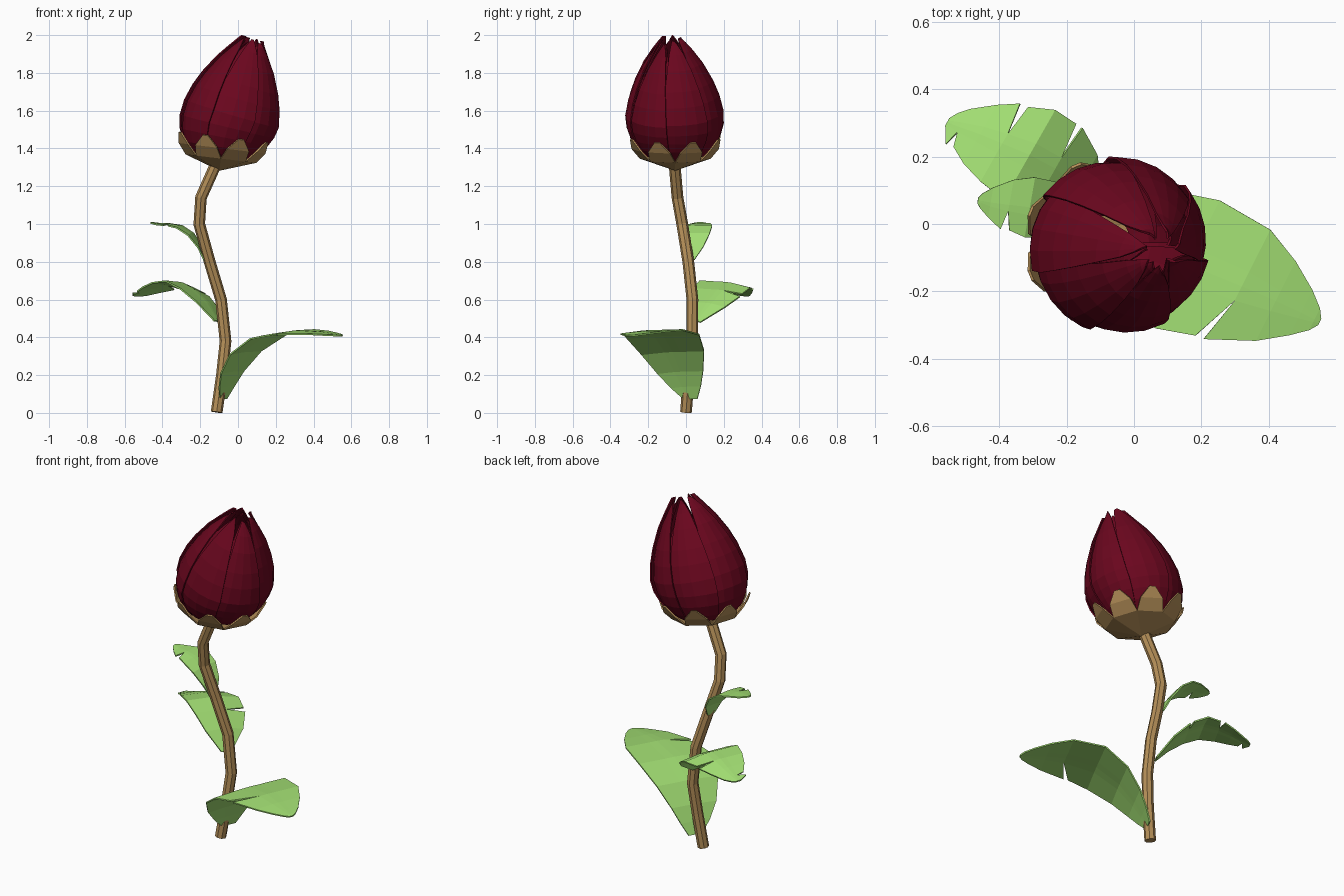
import bpy, bmesh, math, random
from mathutils import Vector

if "Cube" in bpy.data.objects:
    bpy.data.objects.remove(bpy.data.objects["Cube"])

random.seed(4)

def material(name, rgb):
    m = bpy.data.materials.new(name)
    m.diffuse_color = (*rgb, 1)
    m.use_nodes = True
    m.node_tree.nodes["Principled BSDF"].inputs["Base Color"].default_value = m.diffuse_color
    return m

RED = material("dark red", (0.145, 0.002, 0.013))
BROWN = material("tan stem", (0.46, 0.275, 0.098))
GREEN = material("leaf green", (0.36, 0.73, 0.17))

def finish(bm, name, mat, thick=0):
    bmesh.ops.recalc_face_normals(bm, faces=bm.faces)
    me = bpy.data.meshes.new(name)
    bm.to_mesh(me)
    bm.free()
    ob = bpy.data.objects.new(name, me)
    bpy.context.collection.objects.link(ob)
    me.materials.append(mat)
    if thick:
        s = ob.modifiers.new("thickness", "SOLIDIFY")
        s.thickness = thick
        s.offset = 0
    return ob

def axis_map(base, axis):
    """Returns a function placing (angle, radius, height) around a tilted axis."""
    a = Vector(axis).normalized()
    u = (Vector((1, 0, 0)) - a * a.x).normalized()
    v = a.cross(u)
    return lambda ang, r, h: Vector(base) + a * h + (u * math.cos(ang) + v * math.sin(ang)) * r

# Stem: eight-sided tube along a bent path
path = [Vector(p) for p in [(-.113, 0, .004), (-.085, .015, .2), (-.066, .032, .38), (-.09, .034, .6),
                            (-.15, .012, .8), (-.205, -.02, 1.0), (-.196, -.045, 1.14), (-.12, -.06, 1.31)]]
bm = bmesh.new()
rings = []
for i, p in enumerate(path):
    t = path[min(i + 1, len(path) - 1)] - path[max(i - 1, 0)]
    place = axis_map(p, t)
    rings.append([bm.verts.new(place(k * math.tau / 8, .031, 0)) for k in range(8)])
for a, b in zip(rings, rings[1:]):
    for k in range(8):
        bm.faces.new((a[k], a[(k + 1) % 8], b[(k + 1) % 8], b[k]))
bm.faces.new(rings[0][::-1])
bm.faces.new(rings[-1])
finish(bm, "stem", BROWN)

# Calyx: shallow cone with eight pointed sepals
calyx = axis_map((-.098, -.057, 1.286), (.12, 0, .99))
bm = bmesh.new()
N = 8
step = math.tau / N
rim = [bm.verts.new(calyx(k * step, .186, .064)) for k in range(N)]
pole = bm.verts.new(calyx(0, 0, 0))
for k in range(N):
    l, r = rim[k], rim[(k + 1) % N]
    c = (k + .5) * step
    bm.faces.new((pole, l, r))
    ml, mr = [bm.verts.new(calyx(c + s * step * .35, .23, .118)) for s in (-1, 1)]
    tl, tr = [bm.verts.new(calyx(c + s * step * .08, .25, .174)) for s in (-1, 1)]
    bm.faces.new((l, r, mr, ml))
    bm.faces.new((ml, mr, tr, tl))
finish(bm, "calyx", BROWN, .008)

# Petals: curved strips round the tilted bud axis, seated in the calyx at the bottom
bud = axis_map((-.12, -.055, 1.29), (.275, -.035, .96))
profile = [(.06, .1, 31), (.085, .165, 31), (.125, .204, 31), (.18, .233, 31), (.24, .25, 31), (.31, .253, 31),
           (.4, .233, 30), (.48, .203, 29), (.58, .152, 27), (.655, .1, 24), (.698, .068, 16), (.72, .052, 6)]

def petal(name, ang, scale, drop, half):
    bm = bmesh.new()
    rows = []
    for h, r, w in profile:
        hh = h - drop * h / .72
        f = min(1, max(0, (h - .1) / .2))
        row = []
        for u in (-1, -.5, 0, .5, 1):
            a = ang + u * math.radians(w) * half
            rr = r * scale + .009 * u * min(1, f + .3)
            row.append(bm.verts.new(calyx(a, rr, hh).lerp(bud(a, rr, hh), f)))
        rows.append(row)
    for a, b in zip(rows, rows[1:]):
        for k in range(4):
            bm.faces.new((a[k], a[k + 1], b[k + 1], b[k]))
    finish(bm, name, RED, .007)

for i in range(7):
    petal(f"outer_petal_{i + 1}", math.tau * i / 7 + .25, 1, random.uniform(-.003, .016), .91)
for i in range(5):
    petal(f"inner_petal_{i + 1}", math.tau * i / 5 + .6, .84, random.uniform(.015, .035), 1.1)

# Leaves: midrib points with half widths, and torn notches in the edges
def leaf(name, mid, widths, notches, droop=(.015, .015), skew=0):
    mid = [Vector(p) for p in mid]
    d = mid[-1] - mid[0]
    d.z = 0
    d.normalize()
    perp = Vector((-d.y, d.x, 0))
    bm = bmesh.new()
    centre = [bm.verts.new(p) for p in mid]
    for side, dr in zip((1, -1), droop):
        inner, before, after = [], [], []
        for i, (p, w) in enumerate(zip(mid, widths)):
            t = (mid[min(i + 1, len(mid) - 1)] - mid[max(i - 1, 0)]).normalized()
            f = w / max(widths)
            inner.append(bm.verts.new(p + perp * side * w * .25 - Vector((0, 0, dr * f * .15))))
            e = p + perp * side * w - Vector((0, 0, dr * f))
            if (side, i) in notches:
                before.append(bm.verts.new(e - t * (skew + .013)))
                after.append(bm.verts.new(e - t * (skew - .013)))
            else:
                before.append(bm.verts.new(e))
                after.append(before[-1])
        for i in range(len(mid) - 1):
            bm.faces.new((centre[i], centre[i + 1], inner[i + 1], inner[i]))
            bm.faces.new((inner[i], inner[i + 1], before[i + 1], after[i]))
    finish(bm, name, GREEN, .008)

leaf("large_lower_leaf",
     [(-.078, .025, .075), (-.06, .0, .14), (-.03, -.03, .22), (.04, -.07, .325), (.16, -.12, .41),
      (.32, -.185, .435), (.42, -.228, .428), (.495, -.262, .418), (.535, -.282, .412), (.55, -.29, .408)],
     [.04, .088, .135, .185, .212, .188, .132, .075, .036, .01], {(-1, 5)}, (-.005, .018), .045)
leaf("middle_leaf",
     [(-.11, .05, .485), (-.165, .11, .58), (-.235, .165, .65), (-.31, .205, .69), (-.39, .238, .682),
      (-.455, .265, .66), (-.515, .286, .635), (-.54, .296, .626), (-.553, .302, .622)],
     [.03, .11, .145, .153, .13, .1, .062, .036, .012], {(-1, 4), (-1, 2), (1, 6)}, (-.008, .03))
leaf("small_upper_leaf",
     [(-.175, .02, .81), (-.2, .033, .88), (-.25, .042, .95), (-.31, .05, .99), (-.37, .057, 1.0),
      (-.425, .064, 1.002), (-.453, .069, 1.006), (-.463, .07, 1.007)],
     [.025, .06, .085, .09, .075, .045, .022, .008], {(1, 4)}, (.01, .0))
